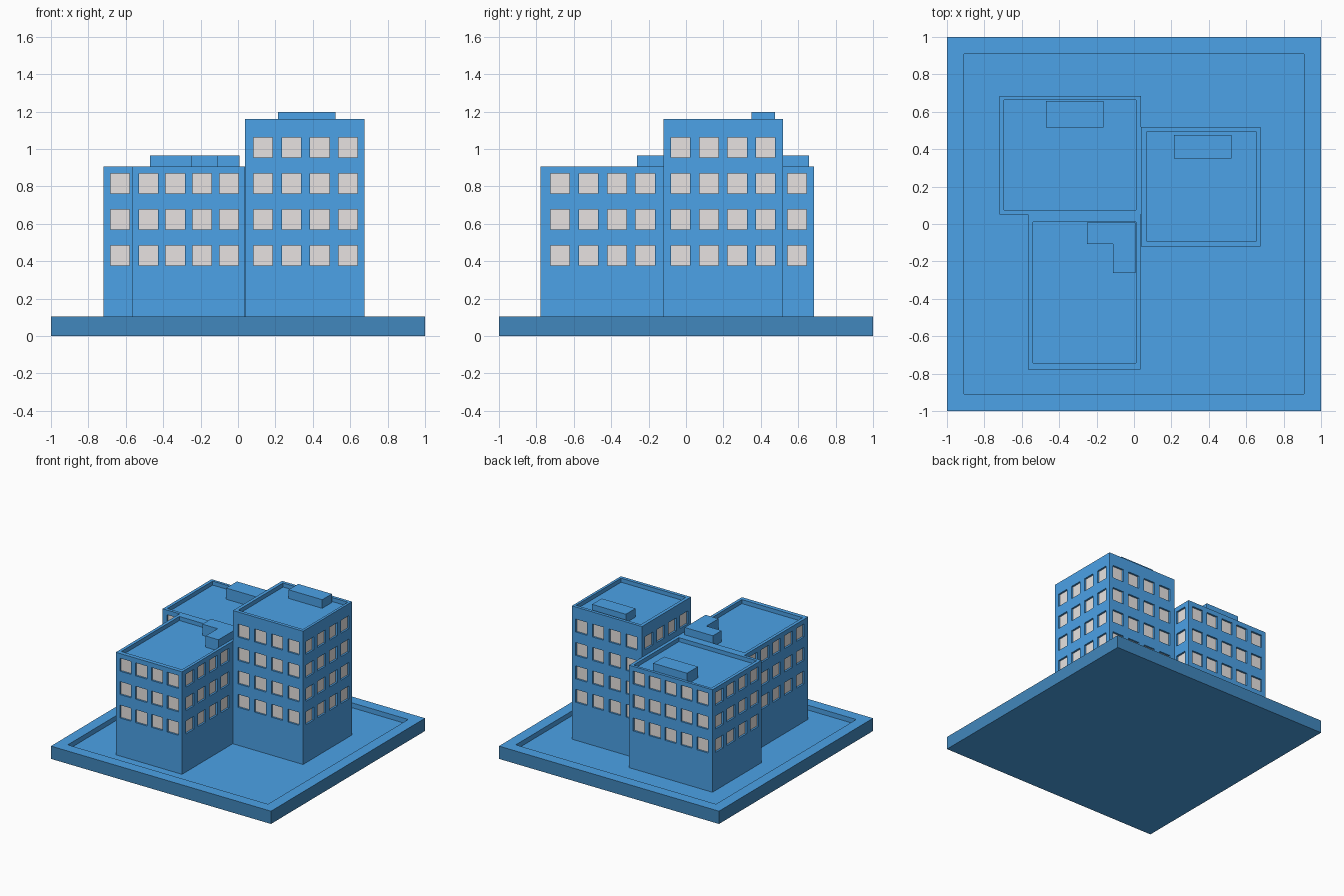
import bpy, bmesh

if "Cube" in bpy.data.objects:
    bpy.data.objects.remove(bpy.data.objects["Cube"])


def material(name, rgb):
    m = bpy.data.materials.new(name)
    m.diffuse_color = (*rgb, 1)
    m.use_nodes = True
    m.node_tree.nodes["Principled BSDF"].inputs["Base Color"].default_value = m.diffuse_color
    return m


BLUE = material("wall blue", (0.072, 0.36, 0.80))
DARK = material("plinth dark blue", (0.053, 0.245, 0.51))
GREY = material("window grey", (0.80, 0.765, 0.75))


def finish(bm, name, mats):
    bmesh.ops.remove_doubles(bm, verts=bm.verts, dist=1e-5)
    me = bpy.data.meshes.new(name)
    bm.to_mesh(me)
    bm.free()
    for m in mats:
        me.materials.append(m)
    ob = bpy.data.objects.new(name, me)
    bpy.context.collection.objects.link(ob)
    return ob


def quad(bm, pts, mat=0):
    f = bm.faces.new([bm.verts.new(p) for p in pts])
    f.material_index = mat


def rect(x0, x1, y0, y1, z):
    return [(x0, y0, z), (x1, y0, z), (x1, y1, z), (x0, y1, z)]


def tray(bm, outer, inner, z, depth):
    """Raised rim around a sunken floor."""
    o, i, f = rect(*outer, z), rect(*inner, z), rect(*inner, z - depth)
    for k in range(4):
        n = (k + 1) % 4
        quad(bm, [o[k], o[n], i[n], i[k]])
        quad(bm, [i[k], i[n], f[n], f[k]])
    quad(bm, f)


# window rows and sizes
ROWS = [0.43 + 0.1925 * i for i in range(4)]
HALF_W, HALF_H, REVEAL = 0.051, 0.053, 0.015


def wall(bm, p0, u, n, length, z0, z1, cols, rows):
    """Wall split into a grid, with window cells sunk inwards."""
    def pt(a, z, d=0.0):
        return (p0[0] + u[0] * a - n[0] * d, p0[1] + u[1] * a - n[1] * d, z)
    us = [0.0] + [c + s * HALF_W for c in sorted(cols) for s in (-1, 1)] + [length]
    zs = [z0] + [r + s * HALF_H for r in rows for s in (-1, 1)] + [z1]
    for i, (a, b) in enumerate(zip(us, us[1:])):
        for j, (c, d) in enumerate(zip(zs, zs[1:])):
            corners = [(a, c), (b, c), (b, d), (a, d)]
            if i % 2 and j % 2:
                quad(bm, [pt(*q, REVEAL) for q in corners], 1)
                for k in range(4):
                    q, r = corners[k], corners[(k + 1) % 4]
                    quad(bm, [pt(*q), pt(*r), pt(*r, REVEAL), pt(*q, REVEAL)])
            else:
                quad(bm, [pt(*q) for q in corners])


def building(name, outer, inner, top, rows, front, right, back, left, left_rows=None):
    x0, x1, y0, y1 = outer
    z0, w, d = 0.065, x1 - x0, y1 - y0
    bm = bmesh.new()
    wall(bm, (x0, y0), (1, 0), (0, -1), w, z0, top, [x - x0 for x in front], rows)
    wall(bm, (x1, y0), (0, 1), (1, 0), d, z0, top, [y - y0 for y in right], rows)
    wall(bm, (x1, y1), (-1, 0), (0, 1), w, z0, top, [x1 - x for x in back], rows)
    wall(bm, (x0, y1), (0, -1), (-1, 0), d, z0, top, [y1 - y for y in left], left_rows or rows)
    tray(bm, outer, inner, top, 0.033)
    quad(bm, rect(*outer, z0)[::-1])
    finish(bm, name, [BLUE, GREY])


def prism(name, outline, z0, z1):
    bm = bmesh.new()
    f = bm.faces.new([bm.verts.new((x, y, z0)) for x, y in outline])
    ext = bmesh.ops.extrude_face_region(bm, geom=[f])["geom"]
    bmesh.ops.translate(bm, vec=(0, 0, z1 - z0),
                        verts=[v for v in ext if isinstance(v, bmesh.types.BMVert)])
    bm.normal_update()
    bmesh.ops.recalc_face_normals(bm, faces=bm.faces)
    finish(bm, name, [BLUE])


# plinth: sunken courtyard with darker outer sides
bm = bmesh.new()
H = 0.105
tray(bm, (-1, 1, -1, 1), (-0.91, 0.91, -0.91, 0.91), H, 0.04)
lo, hi = rect(-1, 1, -1, 1, 0), rect(-1, 1, -1, 1, H)
for k in range(4):
    n = (k + 1) % 4
    quad(bm, [lo[k], lo[n], hi[n], hi[k]], 1)
quad(bm, lo[::-1])
finish(bm, "plinth", [BLUE, DARK])


def series(start, step, count):
    return [start + step * i for i in range(count)]


# three joined blocks (walls hidden by a neighbour get no windows)
building("rear_block", (-0.72, 0.038, 0.05, 0.685), (-0.694, 0.012, 0.075, 0.663),
         0.907, ROWS[:3], [-0.63], [0.594], series(-0.63, 0.145, 5),
         series(0.138, 0.152, 4))
building("front_block", (-0.566, 0.036, -0.778, 0.05), (-0.54, 0.012, -0.743, 0.01),
         0.907, ROWS[:3], series(-0.479, 0.1435, 4), series(-0.674, 0.152, 4), [],
         series(-0.674, 0.152, 5))
cx, cy = series(0.133, 0.152, 4), series(-0.03, 0.152, 4)
building("tall_block", (0.038, 0.675, -0.119, 0.518), (0.066, 0.654, -0.091, 0.492),
         1.16, ROWS, cx, cy, cx, cy, ROWS[3:])

# rooftop housings
prism("rear_roof_box", [(-0.47, 0.517), (-0.163, 0.517), (-0.163, 0.658), (-0.47, 0.658)],
      0.87, 0.966)
prism("tall_roof_box", [(0.214, 0.351), (0.52, 0.351), (0.52, 0.476), (0.214, 0.476)],
      1.12, 1.198)
prism("front_roof_box", [(-0.25, -0.106), (-0.111, -0.106), (-0.111, -0.263),
                         (0.007, -0.263), (0.007, 0.007), (-0.25, 0.007)], 0.87, 0.966)
